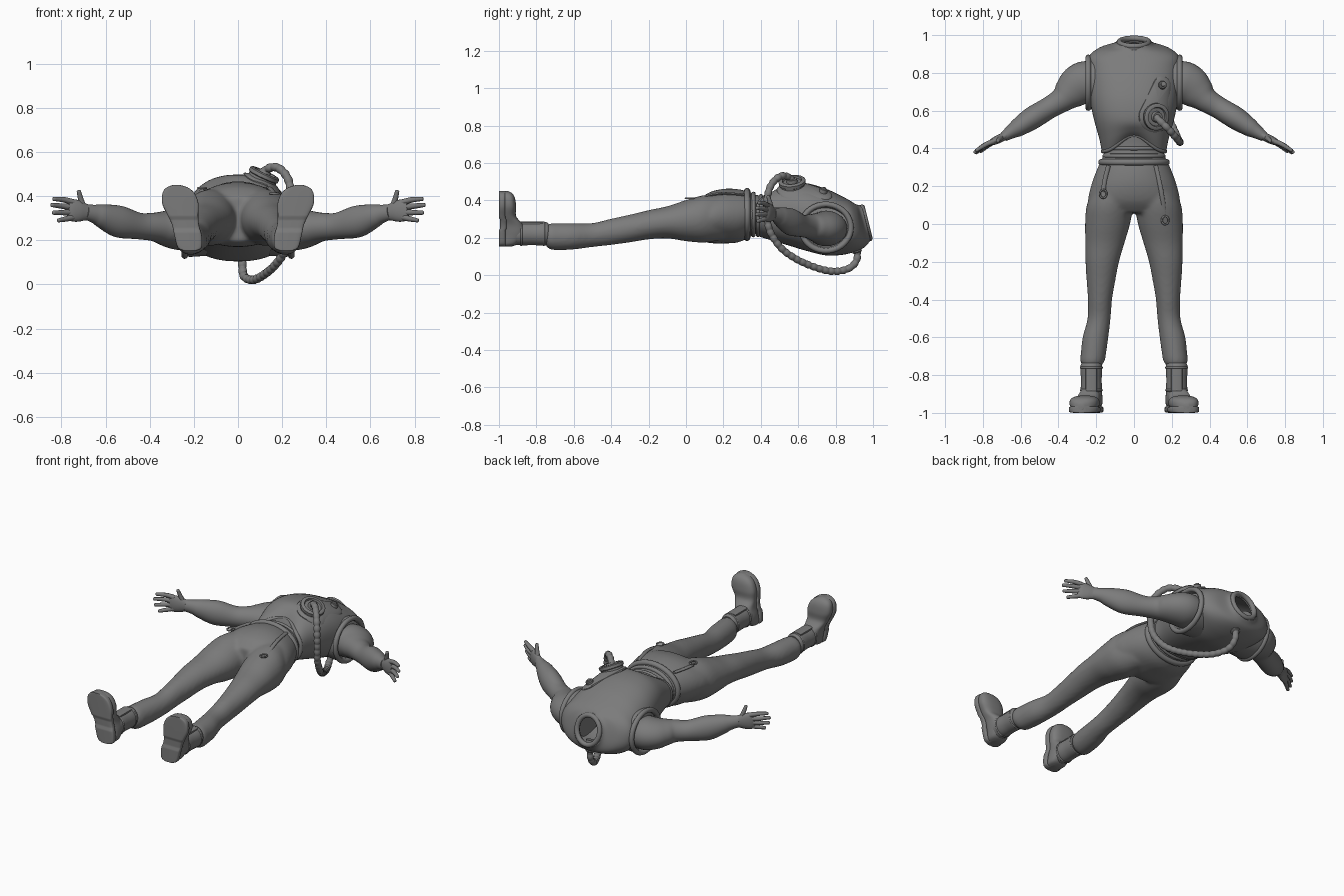
import bpy, bmesh, math
from mathutils import Vector as V
from mathutils.bvhtree import BVHTree

if "Cube" in bpy.data.objects:
    bpy.data.objects.remove(bpy.data.objects["Cube"])

X, Y, Z = V((1, 0, 0)), V((0, 1, 0)), V((0, 0, 1))
dark = bpy.data.materials.new("dark_grey")
dark.diffuse_color = (.2, .2, .2, 1)
dark.use_nodes = True
dark.node_tree.nodes["Principled BSDF"].inputs["Base Color"].default_value = dark.diffuse_color


def finish(name, bm, angle=40):
    bmesh.ops.recalc_face_normals(bm, faces=bm.faces)
    me = bpy.data.meshes.new(name)
    bm.to_mesh(me)
    bm.free()
    me.materials.append(dark)
    ob = bpy.data.objects.new(name, me)
    bpy.context.collection.objects.link(ob)
    bpy.ops.object.select_all(action='DESELECT')
    ob.select_set(True)
    bpy.context.view_layer.objects.active = ob
    bpy.ops.object.shade_smooth_by_angle(angle=math.radians(angle))
    return ob


def loft_bm(bm, rings, caps=True, closed=False):
    vs = [[bm.verts.new(p) for p in r] for r in rings]
    n = len(vs[0])
    pairs = list(zip(vs, vs[1:])) + ([(vs[-1], vs[0])] if closed else [])
    for a, b in pairs:
        for i in range(n):
            bm.faces.new((a[i], a[(i + 1) % n], b[(i + 1) % n], b[i]))
    if caps and not closed:
        bm.faces.new(vs[0])
        bm.faces.new(vs[-1])


def loft(name, rings, caps=True, closed=False, angle=40):
    bm = bmesh.new()
    loft_bm(bm, rings, caps, closed)
    return finish(name, bm, angle)


def spline(rows, k=5):
    """Catmull-Rom interpolation of rows of numbers."""
    out, n = [], len(rows)
    for i in range(n - 1):
        p = [rows[max(0, min(n - 1, i + d))] for d in (-1, 0, 1, 2)]
        for j in range(k):
            t = j / k
            out.append([0.5 * (2 * b + (c - a) * t + (2 * a - 5 * b + 4 * c - d) * t * t
                        + (3 * b - a - 3 * c + d) * t ** 3) for a, b, c, d in zip(*p)])
    return out + [list(rows[-1])]


def oval(c, u, v, ru, rv, n=32, p=2.0):
    def s(w):
        return math.copysign(abs(w) ** (2 / p), w)
    return [V(c) + u * ru * s(math.cos(2 * math.pi * i / n)) + v * rv * s(math.sin(2 * math.pi * i / n))
            for i in range(n)]


def path_rings(rows, up=Z, n=24, closed=False):
    """Rings square to a path; rows are x, y, z, side radius, up radius."""
    pts, m, out = [V(r[:3]) for r in rows], len(rows), []
    for i, r in enumerate(rows):
        a, b = (pts[i - 1], pts[(i + 1) % m]) if closed else (pts[max(0, i - 1)], pts[min(m - 1, i + 1)])
        t = (b - a).normalized()
        up = (up - t * up.dot(t)).normalized()
        out.append(oval(pts[i], t.cross(up), up, r[3], r[4], n))
    return out


def hoop(name, pts, r, up):
    return loft(name, path_rings([(*p, r, r) for p in pts], up, 12, True), closed=True)


def disc(name, c, axis, layers, n=40):
    """Turned part: layers are (height, radius) along axis."""
    u = axis.orthogonal().normalized()
    return loft(name, [oval(V(c) + axis * h, u, axis.cross(u), r, r, n) for h, r in layers])


# Rigid torso shell, rows: y, half width, bottom z, top z, lean, front arch
shell = spline([(.385, .165, .215, .425, 0, .085), (.45, .177, .195, .46, 0, .05), (.55, .205, .165, .49, 0, 0),
                (.65, .226, .135, .485, 0, 0), (.75, .236, .112, .455, 0, 0), (.83, .238, .115, .42, -.03, 0),
                (.885, .232, .13, .395, -.1, 0), (.922, .185, .15, .378, -.2, 0), (.943, .11, .172, .37, -.25, 0),
                (.96, .088, .19, .365, -.25, 0)])
rings = []
for y, hx, zb, zt, lean, arch in shell:
    zc = (zb + zt) / 2
    ring = oval((0, y, zc), X, Z, hx, (zt - zb) / 2, 64, 2.3)
    for p in ring:
        p.y += lean * (p.z - zc)
        if p.z > zc:
            p.y += arch * math.cos(p.x / hx * math.pi / 2) ** 2
    rings.append(ring)
torso = loft("torso_shell", rings, caps=False)
tree = BVHTree.FromPolygons([v.co for v in torso.data.vertices], [p.vertices[:] for p in torso.data.polygons])
mod = torso.modifiers.new("thickness", 'SOLIDIFY')
mod.thickness, mod.offset = .012, 0
hoop("shell_lower_rim", rings[0], .011, Y)

# Neck ring
nv = V((0, -.25, 1)).normalized()
hoop("neck_ring", oval((0, .962, .28), X, nv, .077, .086, 48), .015, Y)
hoop("neck_ring_lip", oval((0, .948, .276), X, nv, .082, .09, 48), .013, Y)

# Arm openings, sleeves and hands
arm = [(.2, .765, .25, .1, .085), (.255, .75, .25, .113, .095), (.3, .728, .252, .108, .088),
       (.345, .69, .257, .088, .074), (.385, .655, .261, .066, .064), (.45, .615, .265, .058, .06), (.54, .56, .285, .06, .072),
       (.615, .51, .31, .048, .055), (.65, .488, .32, .037, .042), (.69, .462, .328, .026, .034)]
palm = [(.66, .482, .325, .026, .032), (.69, .463, .328, .022, .038), (.72, .448, .332, .022, .048),
        (.75, .434, .336, .018, .05), (.77, .423, .338, .01, .04)]
fingers = [[(.745, .437, .372), (.785, .42, .383), (.836, .388, .388)],
           [(.75, .434, .35), (.795, .415, .355), (.845, .378, .36)],
           [(.75, .434, .328), (.79, .412, .326), (.838, .376, .325)],
           [(.745, .434, .306), (.775, .414, .298), (.815, .382, .29)],
           [(.695, .46, .34), (.712, .45, .385), (.722, .438, .425)]]
for s, side in ((1, "right"), (-1, "left")):
    def flip(rows):
        return [(s * r[0], *r[1:]) for r in rows]
    loft(side + "_armhole_collar",
         [oval((s * x, .748, .255), Y, Z, a, b, 48)
          for x, a, b in ((.14, .135, .125), (.215, .14, .13), (.238, .138, .128), (.238, .12, .11), (.225, .115, .105))])
    hoop(side + "_armhole_ring", oval((s * .242, .748, .255), Y, Z, .134, .124, 48), .015, X)
    loft(side + "_sleeve", path_rings(spline(flip(arm)), n=32))
    disc(side + "_shoulder_stud", (s * .305, .785, .315), V((s * .5, .5, .7)).normalized(), [(-.02, .009), (.006, .009), (.01, .005)], 16)
    loft(side + "_palm", path_rings(spline(flip(palm))))
    for i, f in enumerate(fingers):
        rad = (.014, .0125, .009)
        rows = spline([(*p, r, r) for p, r in zip(flip(f), rad)])
        rows.append([*(V(rows[-1][:3]) + (V(rows[-1][:3]) - V(rows[-2][:3])) * .4), .004, .004])
        loft("%s_%s" % (side, "thumb" if i == 4 else "finger_%d" % i), path_rings(rows, X if i == 4 else Z, 12), angle=70)

# Trousers: hips and both legs blended by remeshing; rows: x, y, z, half x, half z
hips = [(0, .40, .325, .15, .09), (0, .345, .325, .17, .118), (0, .28, .318, .2, .142), (0, .2, .316, .228, .146),
        (0, .12, .307, .242, .134), (0, .06, .295, .2, .1)]
leg = [(.11, .2, .31, .1, .12), (.128, .1, .302, .122, .127), (.14, 0, .292, .119, .11), (.154, -.1, .283, .104, .086),
       (.168, -.2, .27, .089, .078), (.175, -.3, .25, .076, .074), (.18, -.4, .232, .064, .07),
       (.185, -.5, .215, .061, .064), (.204, -.6, .208, .068, .07), (.214, -.68, .206, .067, .072),
       (.22, -.725, .207, .065, .069), (.222, -.75, .212, .05, .055)]
bm = bmesh.new()
for rows in (hips, leg, [(-r[0], *r[1:]) for r in leg]):
    loft_bm(bm, [oval(r[:3], X, Z, r[3], r[4], 40) for r in spline(rows)])
trousers = finish("trousers", bm)
mod = trousers.modifiers.new("blend", 'REMESH')
mod.mode, mod.voxel_size, mod.use_smooth_shade = 'VOXEL', .011, True
mod = trousers.modifiers.new("soften", 'SMOOTH')
mod.factor, mod.iterations = .5, 5

# Waist cloth, rolled waistband and belt
loft("waist_cloth", [oval((0, y, .325), X, Z, a, b, 48) for y, a, b in
                     ((.33, .165, .11), (.37, .158, .105), (.40, .15, .1), (.44, .152, .106), (.5, .15, .11))])
for name, y, a, b, r in (("waistband", .327, .172, .125, .017), ("waist_fold", .36, .155, .11, .012),
                         ("belt", .4, .146, .1, .01)):
    hoop(name, oval((0, y, .325), X, Z, a, b, 48), r, Y)

# Hanging straps on the thighs
for name, pts in (("right_strap", [(.115, .31, .43), (.145, .17, .436), (.165, .03, .4)]),
                  ("left_strap", [(-.135, .31, .425), (-.155, .23, .425), (-.163, .17, .425)])):
    loft(name, path_rings(spline([(*p, .012, .007) for p in pts]), n=12))
    hoop(name + "_loop", oval(V(pts[-1]) + V((0, -.01, .012)), X, Y, .018, .022, 24), .005, Z)

# Boots: rows of foot are z, centre x, half width, top y
foot = [(.153, .218, .025, -.935), (.168, .219, .05, -.9), (.22, .226, .058, -.86), (.27, .238, .057, -.872),
        (.315, .25, .066, -.908), (.365, .261, .078, -.908), (.41, .269, .07, -.914), (.437, .275, .048, -.928), (.45, .278, .015, -.95)]
for s, side in ((1, "right"), (-1, "left")):
    loft(side + "_boot_shaft", [oval((s * x, y, z), X, Z, a, b) for x, y, z, a, b in spline(
        [(.225, -.735, .222, .05, .055), (.226, -.755, .222, .058, .063), (.226, -.82, .222, .055, .061),
         (.226, -.87, .222, .056, .062), (.226, -.93, .222, .055, .06)])])
    for y in (-.76, -.88):
        hoop(side + "_boot_band", oval((s * .226, y, .222), X, Z, .055, .06), .006, Y)
    loft(side + "_boot_flap", [oval((s * .226, y, .275), X, Z, .03, .012, 16, 3) for y in (-.765, -.885)])
    loft(side + "_boot_foot", [oval((s * x, (-.985 + t) / 2, z), X, Y, w, (t + .985) / 2, 32, 2.6)
                               for z, x, w, t in spline(foot)])
    loft(side + "_boot_sole", [oval((s * x, -.982 + (.006 if .25 < z < .3 else 0), z), X, Y, w + .004, .018, 32, 5)
                               for z, x, w, t in spline(foot)])

# Chest plate, draped on the shell
c1, r1, c2, r2 = V((.11, .57, 0)), .085, V((.148, .735, 0)), .046
mid, axis = (c1 + c2) / 2, (c2 - c1).normalized()
plate = []
for f, lift in ((.02, .016), (.3, .016), (.6, .016), (.8, .016), (.96, .016), (1, .012), (1, -.01)):
    ring = []
    for i in range(64):
        d = V((math.cos(math.tau * i / 64), math.sin(math.tau * i / 64), 0))
        edge = c2 + d * r2 if d.dot(axis) > .15 else c1 + d * r1
        p = mid + (edge - mid) * f
        hit = tree.ray_cast(V((p.x, p.y, 1)), -Z)[0]
        ring.append(V((p.x, p.y, (hit.z if hit else .3) + lift)))
    plate.append(ring)
loft("chest_plate", plate)
disc("plate_screw", (.15, .735, .452), V((.25, .25, .93)).normalized(), [(-.02, .022), (.008, .022), (.012, .018), (.012, .012), (.018, .01)], 24)

# Hose valve
va = V((.42, -.1, .9)).normalized()
disc("hose_valve", (.108, .57, .475), va, [(-.03, .066), (.012, .066), (.016, .072), (.032, .072), (.037, .066),
                                           (.037, .052), (.026, .048), (.026, .03), (.045, .026)])

# Beaded breathing hose from the chest round to the back
hose = spline([(.112, .57, .5), (.135, .548, .525), (.18, .505, .529), (.222, .458, .487), (.24, .436, .42),
               (.243, .434, .34), (.235, .447, .24), (.21, .505, .15), (.172, .58, .092), (.12, .68, .046),
               (.07, .78, .021), (.03, .865, .034), (.02, .912, .08), (.02, .915, .15)], 24)
length, rows = 0, []
for i, p in enumerate(hose):
    length += (V(p) - V(hose[i - 1])).length if i else 0
    r = .0165 + .0035 * abs(math.sin(math.pi * length / .036))
    rows.append((*p, r, r))
loft("hose", path_rings(rows, X, 14), angle=60)
disc("hose_back_fitting", (.02, .905, .158), V((0, .3, -.95)).normalized(), [(-.03, .034), (.012, .034), (.018, .028), (.035, .026), (.04, .02)], 28)
